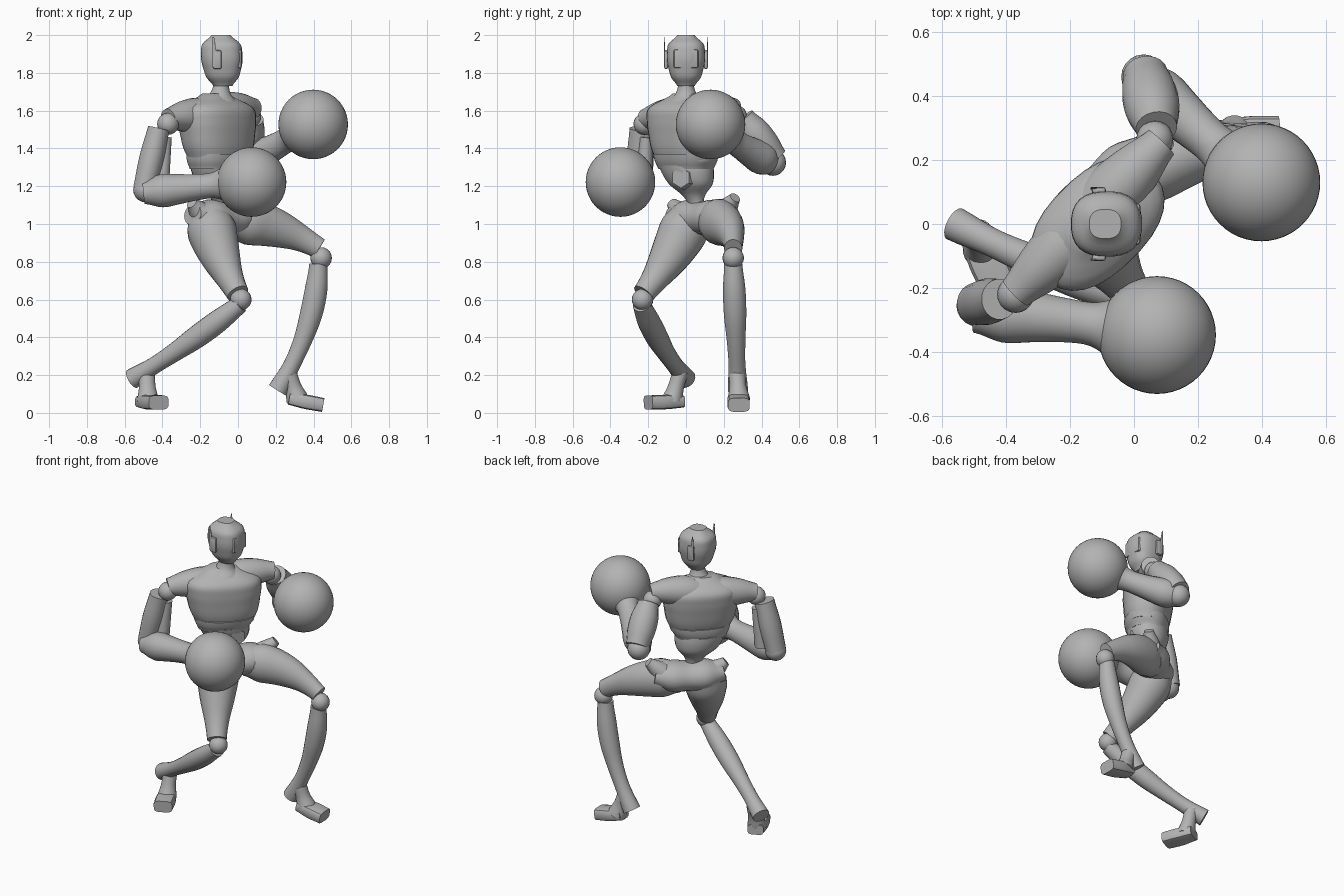
import bpy, bmesh, math
from mathutils import Vector, Matrix

cube = bpy.data.objects.get("Cube")
if cube:
    bpy.data.objects.remove(cube, do_unlink=True)

# One plain material for the whole figure
grey = bpy.data.materials.new("plain_grey")
grey.use_nodes = True
GREY = (.45, .45, .45, 1)
grey.diffuse_color = GREY
grey.node_tree.nodes["Principled BSDF"].inputs["Base Color"].default_value = GREY

X, Y, UP = Matrix.Identity(3)
ACROSS = (X + Y).normalized()  # towards the left shoulder


def finish(name, bm, angle=40):
    bmesh.ops.recalc_face_normals(bm, faces=bm.faces[:])
    mesh = bpy.data.meshes.new(name)
    bm.to_mesh(mesh)
    bm.free()
    mesh.materials.append(grey)
    obj = bpy.data.objects.new(name, mesh)
    bpy.context.collection.objects.link(obj)
    bpy.ops.object.select_all(action='DESELECT')
    obj.select_set(True)
    bpy.context.view_layer.objects.active = obj
    bpy.ops.object.shade_smooth_by_angle(angle=math.radians(angle))


def radius_at(radii, t):
    """Smooth (Catmull-Rom) radius at fraction t of an evenly spaced profile."""
    last = len(radii) - 1
    i = min(int(t * last), last - 1)
    s = t * last - i
    before, start, end, after = (radii[min(max(i + k, 0), last)] for k in (-1, 0, 1, 2))
    slope_in, slope_out = (end - before) / 2, (after - start) / 2
    blend = s * s * (3 - 2 * s)
    return (start + (end - start) * blend
            + slope_in * s * (1 - s) ** 2 - slope_out * s * s * (1 - s))


def limb(name, start, end, radii, side=X, flat=1, scale=1, bow=(0, 0, 0),
         level=False, boxy=1, sides=20):
    """Tapered skin from start to end; bow bends its middle, flat thins it."""
    start, end, bow = Vector(start), Vector(end), Vector(bow)
    bm = bmesh.new()
    rings = []
    steps = 4 * (len(radii) - 1)
    for i in range(steps + 1):
        t = i / steps
        centre = start.lerp(end, t) + bow * (4 * t * (1 - t))
        along = UP if level else (end - start + bow * (4 - 8 * t)).normalized()
        a = (side - along * side.dot(along)).normalized()
        b = along.cross(a) * flat
        radius = radius_at(radii, t) * scale
        ring = []
        for k in range(sides):
            angle = math.tau * (k + .5) / sides
            c, s = math.cos(angle), math.sin(angle)
            u = math.copysign(abs(c) ** boxy, c)
            v = math.copysign(abs(s) ** boxy, s)
            ring.append(bm.verts.new(centre + (a * u + b * v) * radius))
        rings.append(ring)
    for lower, upper in zip(rings, rings[1:]):
        for k in range(sides):
            j = (k + 1) % sides
            bm.faces.new((lower[k], lower[j], upper[j], upper[k]))
    bm.faces.new(rings[0])
    bm.faces.new(rings[-1])
    finish(name, bm)


def ball(name, centre, radius, segments=20):
    bm = bmesh.new()
    bmesh.ops.create_uvsphere(bm, u_segments=segments, v_segments=segments // 2,
                              radius=radius, matrix=Matrix.Translation(centre))
    finish(name, bm)


def block(name, centre, size):
    bm = bmesh.new()
    bmesh.ops.create_cube(bm, size=1, matrix=Matrix.Translation(centre)
                          @ Matrix.Diagonal((*size, 1)))
    bmesh.ops.bevel(bm, geom=bm.edges[:], offset=.01, segments=2,
                    affect='EDGES', profile=.5)
    finish(name, bm)


# Head, turned towards +x, with visor and ear pieces
limb("head", (-.08, 0, 1.73), (-.09, 0, 2), (.05, .085, .1, .11, .11, .1, .05),
     flat=.92, level=True, boxy=.8, sides=28)
block("visor", (-.01, 0, 1.875), (.06, .13, .1))
for label, s in (("left", 1), ("right", -1)):
    block(f"{label}_ear_piece", (-.11, s * .105, 1.87), (.045, .022, .1))
    limb(f"{label}_antenna", (-.12, s * .11, 1.83), (-.13, s * .115, 1.99),
         (.016, .012, .004), flat=.3, level=True, sides=8)
limb("neck", (-.1, 0, 1.64), (-.085, 0, 1.77), (.1, .06, .043, .042), level=True)

# Torso
limb("chest", (-.1, 0, 1.33), (-.12, 0, 1.69), (.18, .21, .225, .235, .22, .08),
     ACROSS, flat=.65, level=True, boxy=.85, sides=28)
limb("rib_band", (-.11, 0, 1.29), (-.1, 0, 1.37), (.16, .18, .19),
     ACROSS, flat=.72, level=True, boxy=.85, sides=28)
limb("abdomen", (-.11, 0, 1.31), (-.08, .08, 1), (.16, .15, .125, .07, .045, .055, .07),
     ACROSS, flat=.8, level=True)
bm = bmesh.new()
turn = (2 * X - Y).to_track_quat('Z', 'Y').to_matrix().to_4x4()
bmesh.ops.create_cone(bm, cap_ends=True, segments=6, radius1=.066, radius2=.055,
                      depth=.035, matrix=Matrix.Translation((0, -.02, 1.245)) @ turn)
finish("belly_plate", bm, 20)

# Pelvis with hip knobs
limb("pelvis", (-.24, -.06, 1.05), (.08, .23, 1.05), (.055, .095, .09, .095, .06),
     UP, flat=1.2, bow=(0, 0, -.02))
KNOB = (.065, .05, .03)
limb("right_hip_knob", (-.19, -.02, 1.05), (-.245, -.075, 1.11), KNOB)
limb("left_hip_knob", (.03, .2, 1.06), (.1, .26, 1.14), KNOB)

# Joint balls and round gloves
for label, centre, radius in (
        ("right_shoulder", (-.37, -.22, 1.53), .058), ("left_shoulder", (.065, .265, 1.57), .058),
        ("right_elbow", (-.49, -.255, 1.18), .065), ("left_elbow", (.03, .46, 1.325), .07),
        ("right_knee", (.015, -.23, .6), .057), ("left_knee", (.44, .25, .82), .057)):
    ball(f"{label}_joint", centre, radius)
ball("right_glove", (.072, -.347, 1.222), .184, 48)
ball("left_glove", (.398, .13, 1.527), .184, 48)

# Shoulder caps
CAP = (.09, .095, .08, .055)
limb("right_shoulder_cap", (-.15, 0, 1.57), (-.37, -.215, 1.555), CAP, UP, bow=(0, 0, .01))
limb("left_shoulder_cap", (-.13, .03, 1.58), (.085, .255, 1.61), CAP, UP, bow=(0, 0, .015))

# Arms
limb("right_upper_arm", (-.42, -.235, 1.505), (-.495, -.25, 1.19), (.058, .066, .06), flat=1.1)
limb("right_inner_arm", (-.385, -.21, 1.46), (-.41, -.225, 1.2), (.035, .04, .045))
limb("left_upper_arm", (.07, .3, 1.56), (.035, .47, 1.345), (.065, .085, .085, .07))
FOREARM = (.06, .088, .08, .07, .07, .11)
limb("right_forearm", (-.5, -.28, 1.165), (-.03, -.33, 1.215), FOREARM, UP, bow=(0, .01, 0))
limb("left_forearm", (.01, .46, 1.32), (.33, .18, 1.49), FOREARM, UP, bow=(0, 0, -.01))

# Legs
THIGH = (.1, .13, .12, .1, .075, .06)
limb("right_thigh", (-.16, .03, 1.06), (0, -.225, .63), THIGH, bow=(-.02, .02, 0))
limb("left_thigh", (-.04, .12, 1.02), (.43, .25, .87), THIGH, UP,
     flat=.85, scale=.94, bow=(0, .035, .035))
SHIN = (.048, .06, .06, .05, .045, .054)
limb("right_shin", (.01, -.235, .575), (-.56, 0, .18), SHIN, UP, bow=(0, -.015, -.015))
limb("left_shin", (.425, .25, .79), (.21, .275, .12), SHIN, bow=(.05, 0, 0))

# Ankles and blocky feet
ANKLE = (.045, .045, .06)
limb("right_ankle", (-.485, -.03, .21), (-.475, -.08, .06), ANKLE, level=True)
limb("left_ankle", (.27, .27, .2), (.315, .28, .07), ANKLE)
FOOT = (.05, .06, .058)
limb("right_foot", (-.5, -.025, .06), (-.42, -.2, .055), FOOT, flat=.65, boxy=.5, sides=12)
limb("left_foot", (.27, .275, .075), (.45, .28, .042), FOOT, Y, flat=.65, boxy=.5, sides=12)
